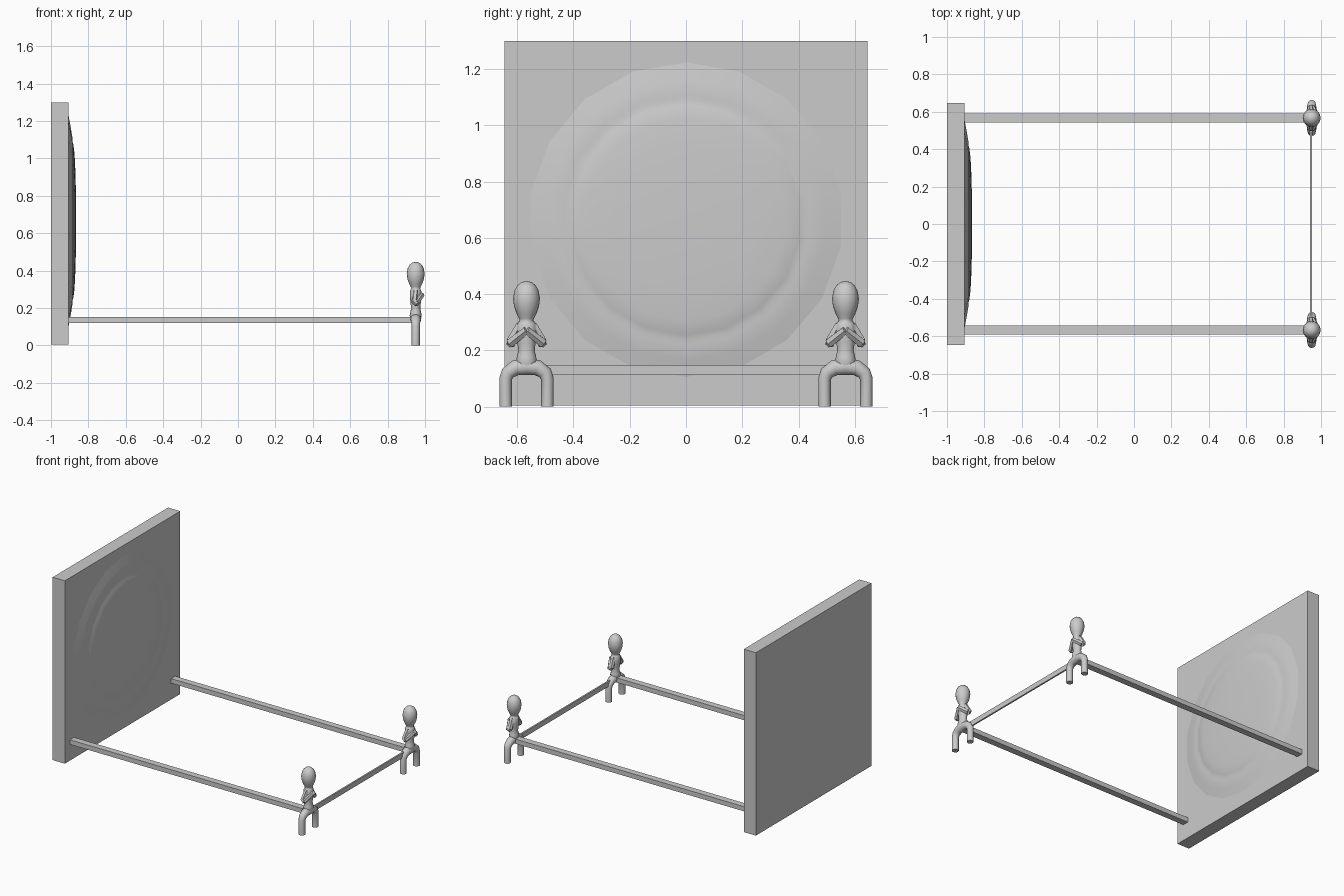
import bpy, bmesh, math
from mathutils import Matrix, Vector

if "Cube" in bpy.data.objects:
    bpy.data.objects.remove(bpy.data.objects["Cube"])


def finish(bm, name, smooth=None):
    bmesh.ops.recalc_face_normals(bm, faces=bm.faces)
    me = bpy.data.meshes.new(name)
    bm.to_mesh(me)
    bm.free()
    ob = bpy.data.objects.new(name, me)
    bpy.context.collection.objects.link(ob)
    if smooth:
        bpy.ops.object.select_all(action='DESELECT')
        ob.select_set(True)
        bpy.context.view_layer.objects.active = ob
        bpy.ops.object.shade_smooth_by_angle(angle=math.radians(smooth))
    return ob


def box(name, lo, hi):
    lo, hi = Vector(lo), Vector(hi)
    bm = bmesh.new()
    bmesh.ops.create_cube(bm, size=1, matrix=Matrix.Translation((lo + hi) / 2)
                          @ Matrix.Diagonal((*(hi - lo), 1)))
    return finish(bm, name)


def lathe(name, profile, steps, matrix, smooth=50):
    """Spin (radius, height) points about z, then place with a matrix."""
    bm = bmesh.new()
    vs = [bm.verts.new((r, 0, h)) for r, h in profile]
    es = [bm.edges.new(p) for p in zip(vs, vs[1:])]
    bmesh.ops.spin(bm, geom=vs + es, cent=(0, 0, 0), axis=(0, 0, 1),
                   angle=2 * math.pi, steps=steps)
    bmesh.ops.remove_doubles(bm, verts=bm.verts, dist=1e-5)
    bm.transform(matrix)
    return finish(bm, name, smooth)


def tube(name, points, radii, sides, smooth=50):
    """Sweep a ring of given radii along points, rings on the joint bisectors."""
    bm = bmesh.new()
    pts = [Vector(p) for p in points]
    rings = []
    for i, p in enumerate(pts):
        a = (p - pts[i - 1]).normalized() if i else (pts[1] - p).normalized()
        b = (pts[i + 1] - p).normalized() if i < len(pts) - 1 else a
        t = (a + b).normalized()
        u = (Vector((1, 0, 0)) - t * t.x).normalized()
        v = t.cross(u)
        stretch = 1 / max(t.dot(a), 0.6)
        rings.append([bm.verts.new(p + radii[i] * (
            math.cos(k * 2 * math.pi / sides) * u
            + math.sin(k * 2 * math.pi / sides) * v * stretch)) for k in range(sides)])
    for r, s in zip(rings, rings[1:]):
        for k in range(sides):
            n = (k + 1) % sides
            bm.faces.new((r[k], r[n], s[n], s[k]))
    bm.faces.new(rings[0])
    bm.faces.new(rings[-1])
    return finish(bm, name, smooth)


# Headboard with a shallow cushioned disc
box("headboard", (-1, -0.646, 0.005), (-0.905, 0.646, 1.3))
disc = [(0.57, -0.002), (0.50, 0.011), (0.445, 0.020), (0.43, 0.018), (0.41, 0.025),
        (0.36, 0.031), (0.26, 0.036), (0.13, 0.039), (0, 0.040)]
lathe("headboard_disc", disc, 18,
      Matrix.Translation((-0.905, 0, 0.665)) @ Matrix.Rotation(math.pi / 2, 4, 'Y'))

# Rails
for s, side in ((-1, "right"), (1, "left")):
    box(side + "_rail", (-0.91, s * 0.567 - 0.023, 0.12), (0.945, s * 0.567 + 0.023, 0.153))
box("foot_rail", (0.942, -0.56, 0.112), (0.953, 0.56, 0.148))

# Seated-figure foot posts
X = 0.95
head = [(0, 0.447), (0.018, 0.443), (0.033, 0.431), (0.043, 0.412), (0.048, 0.384),
        (0.044, 0.355), (0.035, 0.33), (0.026, 0.313), (0.024, 0.305), (0.028, 0.298)]
torso = [(0.028, 0.302), (0.036, 0.29), (0.037, 0.26), (0.032, 0.225), (0.029, 0.2),
         (0.034, 0.178), (0.038, 0.16), (0.030, 0.135), (0, 0.128)]
for s, side in ((-1, "right"), (1, "left")):
    Y = s * 0.567
    at = Matrix.Translation((X, Y, 0))
    lathe(side + "_post_head", head, 16, at)
    lathe(side + "_post_body", torso, 12, at @ Matrix.Diagonal((0.85, 1, 1, 1)))
    # Legs form one arch
    arch = [(-0.074, 0), (-0.074, 0.1), (-0.066, 0.12), (-0.04, 0.138), (0, 0.142),
            (0.04, 0.138), (0.066, 0.12), (0.074, 0.1), (0.074, 0)]
    rad = [0.022, 0.022, 0.024, 0.027, 0.03, 0.027, 0.024, 0.022, 0.022]
    tube(side + "_post_legs", [(X, Y + y, z) for y, z in arch], rad, 12)
    # Bent arms meeting at the chest
    for k in (-1, 1):
        tube(f"{side}_post_arm_{'a' if k < 0 else 'b'}",
             [(X, Y + k * 0.022, 0.292), (X - 0.006, Y + k * 0.052, 0.235),
              (X + 0.008, Y + k * 0.056, 0.222)], [0.016, 0.018, 0.016], 6, 30)
        tube(f"{side}_post_forearm_{'a' if k < 0 else 'b'}",
             [(X + 0.002, Y + k * 0.058, 0.226), (X + 0.033, Y, 0.272)],
             [0.018, 0.015], 6, 30)
